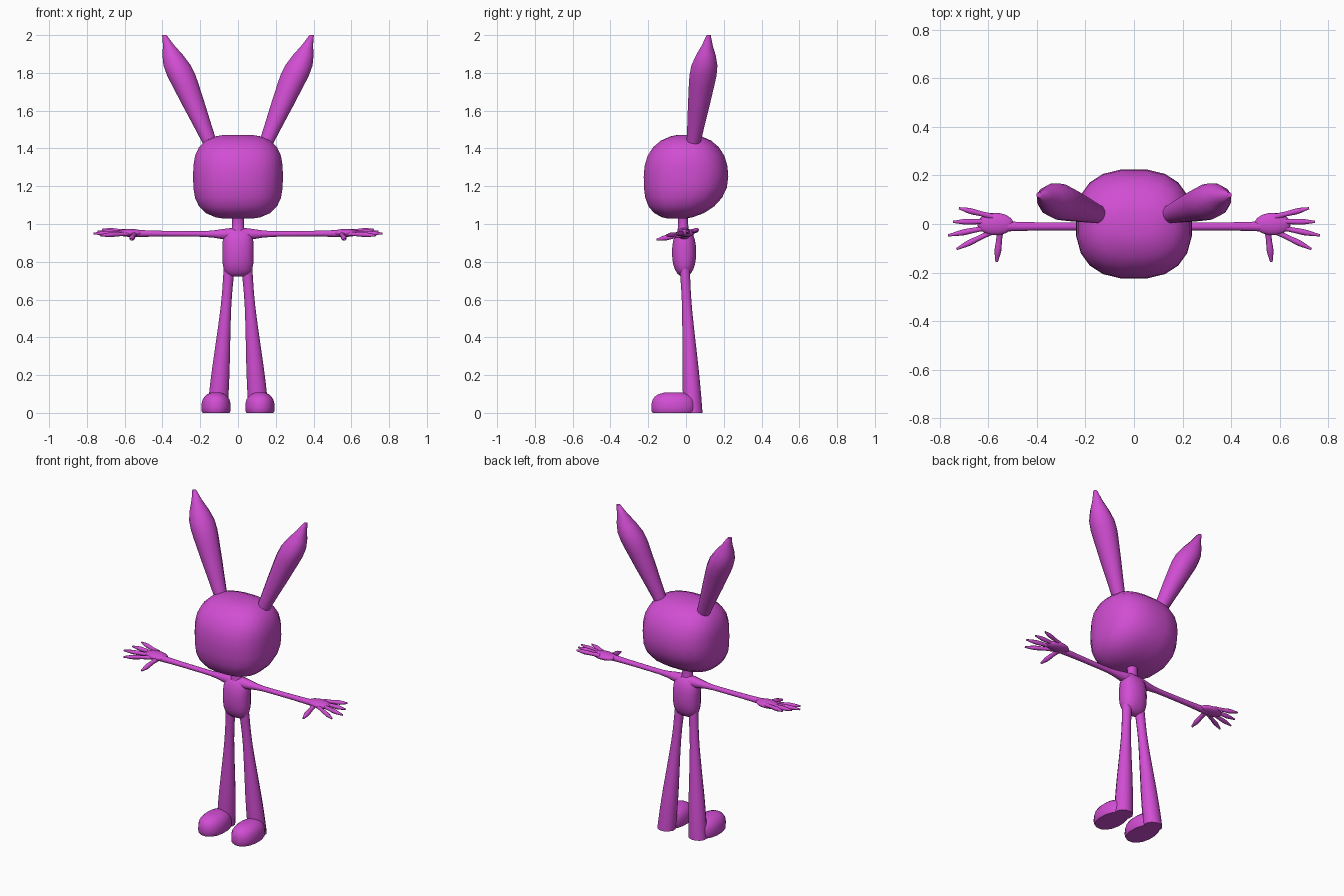
import bpy, bmesh, math
from mathutils import Vector

cube = bpy.data.objects.get("Cube")
if cube:
    bpy.data.objects.remove(cube)

X, Y, Z = Vector((1, 0, 0)), Vector((0, 1, 0)), Vector((0, 0, 1))

magenta = bpy.data.materials.new("magenta")
magenta.use_nodes = True
colour = (0.64, 0.075, 0.65, 1)
magenta.diffuse_color = colour
magenta.node_tree.nodes["Principled BSDF"].inputs["Base Color"].default_value = colour


def superellipse(angle, power):
    """Point on a unit ring; a higher power makes it squarer."""
    c, s = math.cos(angle), math.sin(angle)
    return (math.copysign(abs(c) ** (2 / power), c),
            math.copysign(abs(s) ** (2 / power), s))


def loft(name, rings, u, v, sides, power, mirror):
    """Skin rings given as (centre, radius along u, radius along v)."""
    bm = bmesh.new()
    loops = []
    for centre, ru, rv in rings:
        loop = []
        for i in range(sides):
            a, b = superellipse(math.tau * (i + 0.5) / sides, power)
            p = centre + u * ru * a + v * rv * b
            loop.append(bm.verts.new((p.x * mirror, p.y, max(p.z, 0))))
        loops.append(loop)
    for low, high in zip(loops, loops[1:]):
        for i in range(sides):
            j = (i + 1) % sides
            bm.faces.new((low[i], low[j], high[j], high[i]))
    bm.faces.new(loops[0])
    bm.faces.new(loops[-1])
    bmesh.ops.recalc_face_normals(bm, faces=bm.faces)
    mesh = bpy.data.meshes.new(name)
    bm.to_mesh(mesh)
    bm.free()
    mesh.materials.append(magenta)
    part = bpy.data.objects.new(name, mesh)
    bpy.context.collection.objects.link(part)
    bpy.ops.object.select_all(action='DESELECT')
    part.select_set(True)
    bpy.context.view_layer.objects.active = part
    bpy.ops.object.shade_smooth_by_angle(angle=math.radians(60))
    return part


def smooth_value(values, t):
    """Smooth curve through evenly spaced values."""
    last = len(values) - 1
    i = min(int(t * last), last - 1)
    f = t * last - i
    before, start, end, after = (values[max(0, min(k, last))] for k in range(i - 1, i + 3))
    leave, arrive = (end - start) / 2 + (start - before) / 2, (after - start) / 2
    ease = f * f * (3 - 2 * f)
    return (start + (end - start) * ease
            + leave * f * (1 - f) ** 2 - arrive * f * f * (1 - f))


def tube(name, start, end, radii, flat=1, level=False, sides=12, steps=10, mirror=1):
    """Limb whose radius follows a smooth curve; level keeps its rings horizontal."""
    start, end = Vector(start), Vector(end)
    along = (end - start).normalized()
    u = X if level else along.cross(Z).normalized()
    v = Y if level else u.cross(along)
    rings = []
    for i in range(steps + 1):
        t = i / steps
        r = smooth_value(radii, t)
        rings.append((start.lerp(end, t), r, r * flat))
    return loft(name, rings, u, v, sides, 2, mirror)


def blob(name, centre, size, front=2, profile=2, plan=2, sides=16, steps=12, mirror=1):
    """Rounded solid with its own squareness in front, side and plan."""
    rings = []
    for i in range(steps + 1):
        t = -0.99 * math.cos(math.pi * i / steps)
        width = (1 - abs(t) ** front) ** (1 / front)
        depth = (1 - abs(t) ** profile) ** (1 / profile)
        rings.append((Vector(centre) + Z * size[2] * t, size[0] * width, size[1] * depth))
    return loft(name, rings, X, Y, sides, plan, mirror)


# Head: rounded box with the jaw pushed forward
head = blob("head", (0, 0, 1.25), (0.24, 0.226, 0.224), front=3, profile=2.3, plan=2.5, sides=20)
for vertex in head.data.vertices:
    vertex.co.y -= max(0, 1.25 - vertex.co.z) ** 2

# Neck and torso
tube("neck", (0, -0.015, 0.94), (0, -0.015, 1.06), (0.04, 0.032, 0.034), flat=0.85, level=True)
blob("torso", (0, -0.01, 0.85), (0.084, 0.065, 0.13), front=3.5, profile=2.2, plan=2.3)

for label, side in (("left_", 1), ("right_", -1)):
    # Long ear leaning outward, widest near the top
    tube(label + "ear", (0.12, 0.03, 1.36), (0.39, 0.12, 2), (0.035, 0.05, 0.068, 0.075, 0.012),
         flat=0.95, level=True, steps=12, mirror=side)

    # Arm and palm
    tube(label + "arm", (0.02, -0.01, 0.946), (0.56, -0.01, 0.95), (0.04, 0.019, 0.017, 0.018, 0.022),
         flat=0.9, mirror=side)
    blob(label + "palm", (0.57, 0, 0.953), (0.075, 0.046, 0.021), mirror=side)

    # Four fingers fanned across the palm, and a thumb
    digits = ("little", "ring", "middle", "index")
    for i, (digit, reach) in enumerate(zip(digits, (0.72, 0.745, 0.765, 0.73))):
        tube(label + digit + "_finger", (0.58, 0.03 - 0.02 * i, 0.96 - 0.004 * i),
             (reach, 0.065 - 0.056 * i, 0.97 - 0.01 * i), (0.013, 0.011, 0.013, 0.005),
             sides=8, steps=9, mirror=side)
    tube(label + "thumb", (0.55, -0.02, 0.945), (0.565, -0.155, 0.917), (0.016, 0.013, 0.015, 0.006),
         sides=8, steps=9, mirror=side)

    # Leg flaring down to the heel
    tube(label + "leg", (0.11, 0.037, 0), (0.045, -0.008, 0.79), (0.056, 0.05, 0.038, 0.028, 0.03),
         flat=0.93, level=True, mirror=side)

    # Foot: rounded toe with a flat sole
    blob(label + "foot", (0.116, -0.065, 0.03), (0.079, 0.12, 0.08), front=2.4, profile=2.8,
         plan=2.2, mirror=side)
